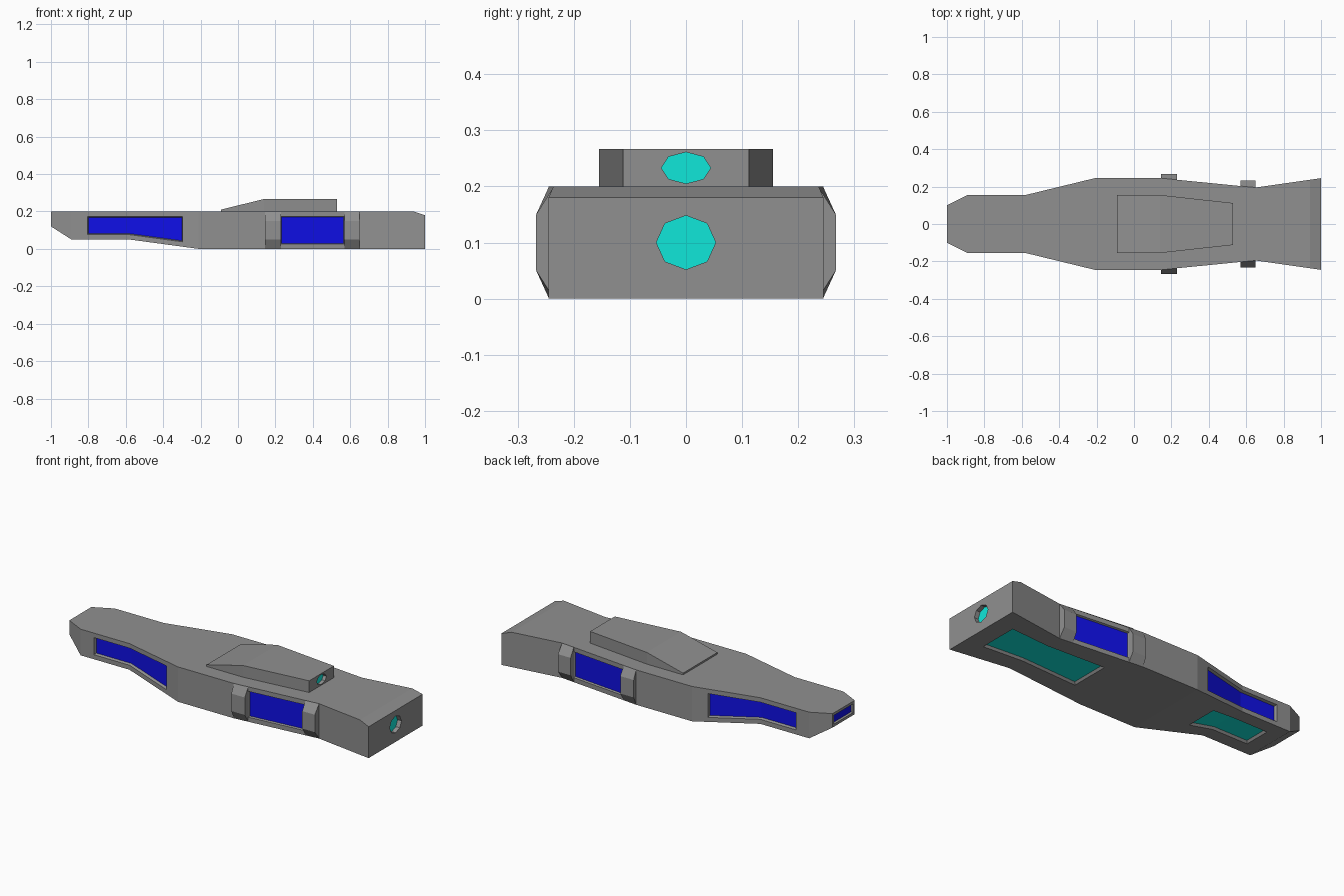
import bpy, bmesh, math

if "Cube" in bpy.data.objects:
    bpy.data.objects.remove(bpy.data.objects["Cube"])


def material(name, rgb):
    m = bpy.data.materials.new(name)
    m.diffuse_color = (*rgb, 1)
    m.use_nodes = True
    m.node_tree.nodes["Principled BSDF"].inputs["Base Color"].default_value = m.diffuse_color
    return m


MATS = [material("grey_hull", (0.28, 0.28, 0.28)),
        material("blue_glow", (0.005, 0.005, 0.8)),
        material("cyan_glow", (0.005, 0.8, 0.7))]
BLUE, CYAN = 1, 2


def finish(bm, name):
    bmesh.ops.recalc_face_normals(bm, faces=bm.faces)
    me = bpy.data.meshes.new(name)
    bm.to_mesh(me)
    bm.free()
    for m in MATS:
        me.materials.append(m)
    ob = bpy.data.objects.new(name, me)
    bpy.context.collection.objects.link(ob)
    return ob


def lerp(table, x):
    for (x0, a), (x1, b) in zip(table, table[1:]):
        if x <= x1:
            return a + (b - a) * (x - x0) / (x1 - x0)
    return table[-1][1]


def loft(bm, rings):
    """Skin (x, y, z) rings; returns faces by (station, side) and both caps."""
    vs = [[bm.verts.new(p) for p in r] for r in rings]
    n = len(rings[0])
    faces = {}
    for i in range(len(vs) - 1):
        for j in range(n):
            k = (j + 1) % n
            faces[i, j] = bm.faces.new((vs[i][j], vs[i][k], vs[i + 1][k], vs[i + 1][j]))
    caps = bm.faces.new(vs[0]), bm.faces.new(vs[-1])
    bmesh.ops.recalc_face_normals(bm, faces=bm.faces)
    return faces, caps


def recess(bm, faces, mat, rim, depth):
    bmesh.ops.inset_region(bm, faces=faces, thickness=rim, depth=-depth,
                           use_even_offset=True, use_boundary=True)
    for f in faces:
        f.material_index = mat


def port(bm, cap, x, z, ry, rz, depth):
    """Cut a recessed eight-sided glowing port into a flat rear cap."""
    outer = list(cap.edges)
    bmesh.ops.delete(bm, geom=[cap], context='FACES_ONLY')

    def octagon(px):
        return [bm.verts.new((px, ry * math.cos(k * math.pi / 4), z + rz * math.sin(k * math.pi / 4)))
                for k in range(8)]
    a, b = octagon(x), octagon(x - depth)
    rim = [bm.edges.new((a[k], a[(k + 1) % 8])) for k in range(8)]
    bmesh.ops.triangle_fill(bm, edges=outer + rim, use_beauty=True, normal=(1, 0, 0))
    for k in range(8):
        l = (k + 1) % 8
        bm.faces.new((a[k], a[l], b[l], b[k]))
    bm.faces.new(b).material_index = CYAN


# Hull: rectangular sections along x, with rows for the windows and panels
WIDTH = [(-1, .1), (-.89, .155), (-.58, .155), (-.21, .245), (.145, .245), (.65, .195), (1, .245)]
BOTTOM = [(-1, .12), (-.89, .05), (-.58, .05), (-.21, 0), (1, 0)]
TOP = [(-1, .2), (.94, .2), (1, .18)]
XS = [-1, -.89, -.805, -.58, -.44, -.297, -.21, .145, .23, .29, .57, .65, .89, .94, 1]
rings = []
for x in XS:
    w, zb, zt = lerp(WIDTH, x), lerp(BOTTOM, x), lerp(TOP, x)
    half = [(w, zt), (w, zt - .026), (w, zb + .026), (w, zb), (w * .5, zb)]
    rings.append([(x, y, z) for y, z in half] + [(x, -y, z) for y, z in reversed(half)])
bm = bmesh.new()
faces, (nose, tail) = loft(bm, rings)


def span(x0, x1, j):
    return [faces[i, j] for i in range(XS.index(x0), XS.index(x1))]


for j in (1, 7):                                   # side windows
    recess(bm, span(-.805, -.297, j), BLUE, .005, .015)
    recess(bm, span(.23, .57, j), BLUE, .004, .01)
recess(bm, span(-.805, -.44, 4), CYAN, .01, .012)  # belly panels
recess(bm, span(.29, .89, 4), CYAN, .01, .012)
recess(bm, [nose], BLUE, .015, 0)                  # nose window
recess(bm, [nose], BLUE, .002, .012)
for f in nose.edges:
    for g in f.link_faces:
        if g is not nose:
            g.material_index = 0
port(bm, tail, 1, .1, .053, .048, .025)
finish(bm, "hull")

# Upper deck: wedge-fronted block with a small rear port
bm = bmesh.new()
_, (_, rear) = loft(bm, [[(x, w, .198), (x, w, z), (x, -w, z), (x, -w, .198)]
                         for x, w, z in ((-.09, .155, .21), (.14, .155, .267), (.53, .112, .267))])
port(bm, rear, .53, .233, .044, .028, .02)
finish(bm, "upper_deck")

# Chamfered blocks framing the rear side windows
for name, x0, x1, out in (("front_block", .145, .23, .267), ("rear_block", .57, .65, .232)):
    for side, s in (("left", 1), ("right", -1)):
        bm = bmesh.new()
        loft(bm, [[(x, s * y, z) for y, z in
                   ((.17, .002), (lerp(WIDTH, x), .002), (out, .05),
                    (out, .15), (lerp(WIDTH, x), .198), (.17, .198))] for x in (x0, x1)])
        finish(bm, f"{side}_{name}")
